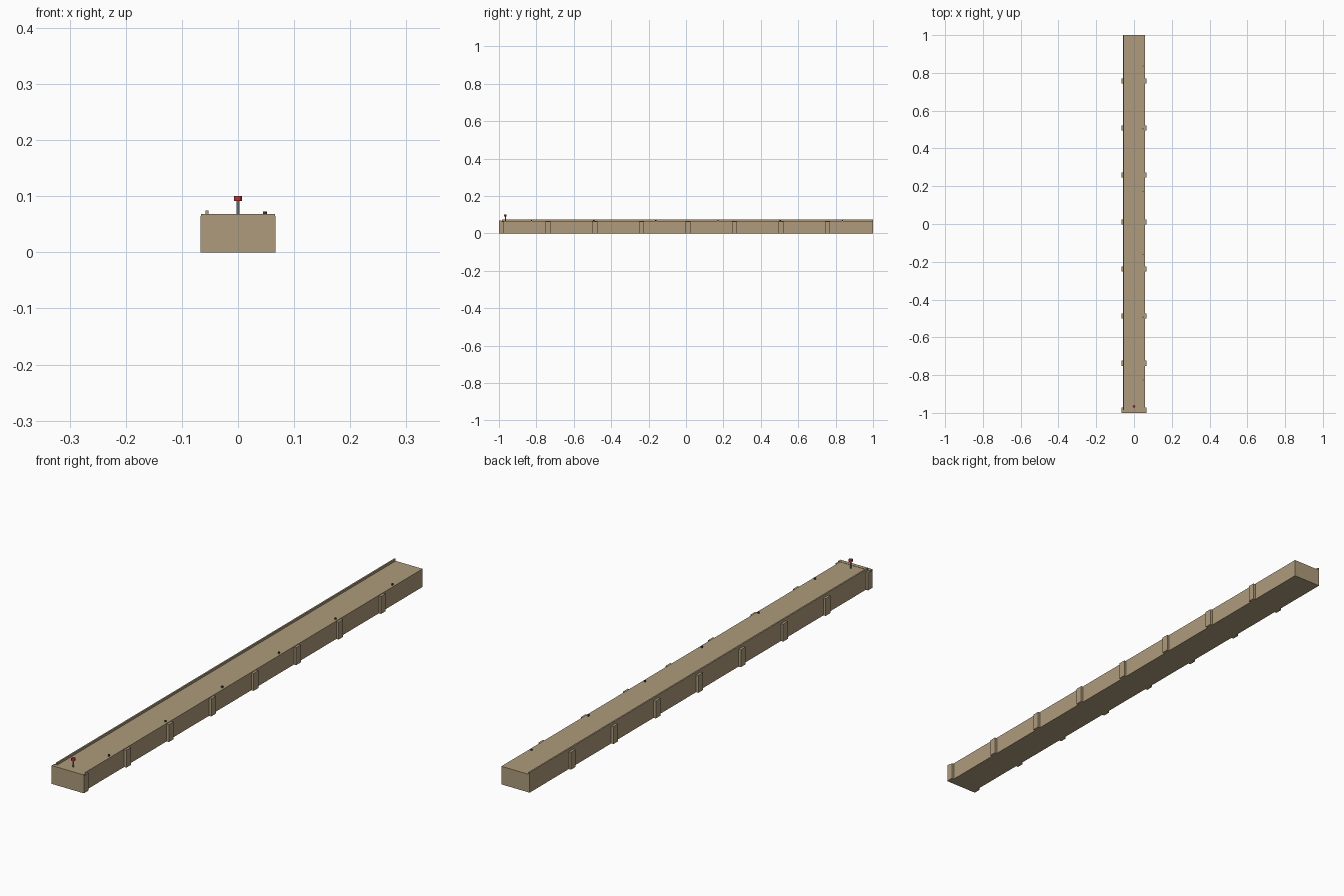
import bpy

if "Cube" in bpy.data.objects:
    bpy.data.objects.remove(bpy.data.objects["Cube"])

def material(name, rgb):
    m = bpy.data.materials.new(name)
    m.diffuse_color = (*rgb, 1)
    m.use_nodes = True
    m.node_tree.nodes["Principled BSDF"].inputs["Base Color"].default_value = m.diffuse_color
    return m

CONCRETE = material("sand_concrete", (0.42, 0.33, 0.20))
STEEL = material("steel", (0.25, 0.27, 0.29))
DARK = material("dark_metal", (0.06, 0.06, 0.06))
RED = material("red", (0.55, 0.03, 0.03))

def box(name, x, y, z, mat):
    """Box from (min, max) ranges on each axis."""
    bpy.ops.mesh.primitive_cube_add(
        size=1, location=[sum(r) / 2 for r in (x, y, z)])
    o = bpy.context.object
    o.name = name
    o.scale = [r[1] - r[0] for r in (x, y, z)]
    bpy.ops.object.transform_apply(location=False, rotation=False, scale=True)
    o.data.materials.append(mat)
    return o

def cylinder(name, x, y, z, radius, mat, sides=12):
    bpy.ops.mesh.primitive_cylinder_add(
        vertices=sides, radius=radius, depth=z[1] - z[0],
        location=(x, y, sum(z) / 2))
    o = bpy.context.object
    o.name = name
    o.data.materials.append(mat)
    bpy.ops.object.shade_smooth_by_angle()
    return o

# Long wall body and the slightly wider end plate at the front
box("wall_body", (-0.058, 0.058), (-0.99, 1.0), (0, 0.067), CONCRETE)
box("end_plate", (-0.0655, 0.0655), (-1.0, -0.986), (0, 0.068), CONCRETE)

# Raised kerb along the left edge
box("edge_kerb", (-0.058, -0.0525), (-0.985, 1.0), (0.066, 0.075), CONCRETE)

# Buttress ribs along both sides
for i in range(8):
    y = -0.986 + i * 0.249
    for side, s in (("left", -1), ("right", 1)):
        xs = sorted((s * 0.057, s * 0.067))
        box(f"rib_{side}_{i + 1}", xs, (y - 0.0135, y + 0.0135),
            (0, 0.0645), CONCRETE)

# Small bollards along the right edge
for i in range(6):
    cylinder(f"bollard_{i + 1}", 0.048, -0.826 + i * 0.3325,
             (0.066, 0.0725), 0.0035, DARK)

# Beacon post with red lamp at the front end
cylinder("beacon_post", 0, -0.966, (0.066, 0.092), 0.0028, STEEL)
cylinder("beacon_lamp", 0, -0.966, (0.0915, 0.1005), 0.007, RED)
